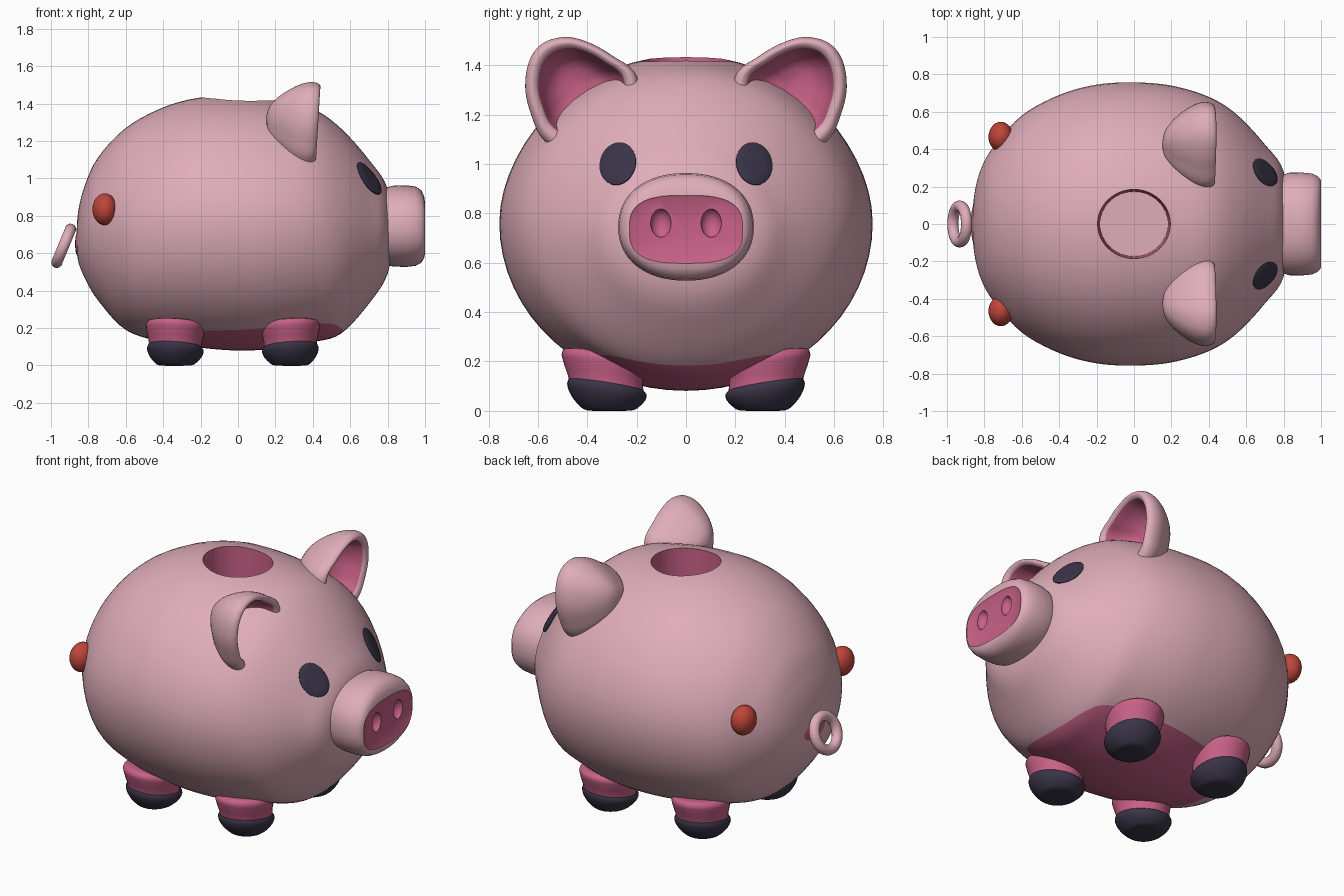
import bpy, bmesh, math
from mathutils import Vector, Matrix

if "Cube" in bpy.data.objects:
    bpy.data.objects.remove(bpy.data.objects["Cube"])


def material(name, rgb):
    m = bpy.data.materials.new(name)
    m.use_nodes = True
    m.diffuse_color = (*rgb, 1)
    bsdf = m.node_tree.nodes["Principled BSDF"]
    bsdf.inputs["Base Color"].default_value = (*rgb, 1)
    bsdf.inputs["Roughness"].default_value = 0.6
    return m


SKIN = material("light pink", (0.74, 0.42, 0.485))
ROSE = material("deep pink", (0.58, 0.12, 0.24))
DARK = material("dark plum", (0.042, 0.035, 0.064))
RED = material("red", (0.52, 0.060, 0.043))


def smooth(obj, angle=40):
    bpy.ops.object.select_all(action="DESELECT")
    obj.select_set(True)
    bpy.context.view_layer.objects.active = obj
    bpy.ops.object.shade_smooth_by_angle(angle=math.radians(angle))


def finish(bm, name, mats, rule=None, angle=40):
    bmesh.ops.recalc_face_normals(bm, faces=bm.faces)
    if rule:
        for f in bm.faces:
            f.material_index = int(rule(f.calc_center_median()))
    mesh = bpy.data.meshes.new(name)
    bm.to_mesh(mesh)
    bm.free()
    obj = bpy.data.objects.new(name, mesh)
    bpy.context.collection.objects.link(obj)
    for m in mats:
        mesh.materials.append(m)
    smooth(obj, angle)
    return obj


def spline(keys, steps, closed=False):
    """Catmull-Rom curve through key points of any dimension."""
    n, out = len(keys), []
    pick = lambda i: keys[i % n] if closed else keys[min(max(i, 0), n - 1)]
    for i in range(n if closed else n - 1):
        a, b, c, d = (pick(i + k) for k in (-1, 0, 1, 2))
        for j in range(steps):
            t = j / steps
            out.append([q + t / 2 * (r - p + t * (2 * p - 5 * q + 4 * r - s + t * (3 * (q - r) + s - p)))
                        for p, q, r, s in zip(a, b, c, d)])
    return out if closed else out + [list(keys[-1])]


def loft(rings, second_from=None):
    """Skin rings of equal count; collapsed rings become poles.
    Bands from second_from onwards take the second material."""
    bm = bmesh.new()
    rows = [[bm.verts.new(p) for p in ring] for ring in rings]
    n = len(rows[0])
    for k, (a, b) in enumerate(zip(rows, rows[1:])):
        for i in range(n):
            f = bm.faces.new((a[i], a[(i + 1) % n], b[(i + 1) % n], b[i]))
            f.material_index = int(second_from is not None and k >= second_from)
    bmesh.ops.remove_doubles(bm, verts=bm.verts, dist=1e-4)
    return bm


def oval(n, power=2.0):
    """Unit superellipse points."""
    out = []
    for i in range(n):
        a = math.tau * i / n
        c, s = math.cos(a), math.sin(a)
        out.append((math.copysign(abs(c) ** (2 / power), c), math.copysign(abs(s) ** (2 / power), s)))
    return out


def ball(name, loc, scale, mat):
    bm = bmesh.new()
    bmesh.ops.create_uvsphere(bm, u_segments=32, v_segments=16, radius=1,
                              matrix=Matrix.Translation(loc) @ Matrix.Diagonal((*scale, 1)))
    return finish(bm, name, [mat])


def cut(obj, cutter):
    mod = obj.modifiers.new("cut", "BOOLEAN")
    mod.operation, mod.solver, mod.object = "DIFFERENCE", "EXACT", cutter
    mod.material_mode = "TRANSFER"
    bpy.context.view_layer.objects.active = obj
    bpy.ops.object.modifier_apply(modifier=mod.name)
    bpy.data.objects.remove(cutter)
    smooth(obj)


# Body: oval sections along x, given as (x, bottom, top, half width), slightly narrower shoulders
keys = [(-.865, .67, .67, 0), (-.855, .56, .82, .15), (-.82, .47, .96, .29), (-.75, .35, 1.11, .415),
        (-.6, .19, 1.27, .58), (-.4, .125, 1.38, .69), (-.2, .095, 1.433, .745), (0, .08, 1.438, .757),
        (.2, .09, 1.418, .74), (.4, .125, 1.372, .68), (.55, .17, 1.268, .585), (.7, .33, 1.1, .425),
        (.8, .49, .945, .28), (.83, .7, .7, 0)]
bm = loft([[(x, w * c * (1 - .15 * max(s, 0) ** 2 * (1 - s)), (lo + hi) / 2 + (hi - lo) / 2 * s)
            for c, s in oval(64)] for x, lo, hi, w in spline(keys, 5)])


def belly_line(p):
    return .165 + .03 * p.x + .15 * p.y ** 2 + 1.2 * (p.x * p.y) ** 2


# Deep pink belly: cut along the curved line by levelling it for the cut
for v in bm.verts:
    v.co.z -= belly_line(v.co)
bmesh.ops.bisect_plane(bm, geom=bm.verts[:] + bm.edges[:] + bm.faces[:],
                       plane_co=(0, 0, 0), plane_no=(0, 0, 1))
for f in bm.faces:
    f.material_index = int(f.calc_center_median().z < 0)
for v in bm.verts:
    v.co.z += belly_line(v.co)
body = finish(bm, "body", [SKIN, ROSE])

# Eyes are thin plates following the body surface
bpy.context.view_layer.update()
for s, side in ((1, "left"), (-1, "right")):
    rings = []
    for r, lift in ((1, -.01), (1, .004), (.93, .008), (.6, .009), (.3, .009), (0, .009)):
        ring = []
        for c, d in oval(40):
            y, z = s * (.276 + r * (.073 * c - .008 * d)), 1 + .086 * r * d
            hit, point, normal, index = body.ray_cast(Vector((2, y, z)), Vector((-1, 0, 0)))
            ring.append(point + normal * lift)
        rings.append(ring)
    finish(loft(rings), side + "_eye", [DARK])
    ball(side + "_rear_button", (-.712, .466 * s, .835), (.066, .08, .085), RED)

# Round coin well in the back
well = loft([[(r * c, .95 * r * s, z) for c, s in oval(48)]
             for z, r in ((1, 0), (1, .182), (1.6, .2), (1.6, 0))])
cut(body, finish(well, "well_cutter", [ROSE, SKIN], lambda c: c.z < 1.01))

# Snout: (x, half width, half height, centre z, squareness), ending in a deep pink face
snout_keys = [(.74, 0, 0, .745, 2.2), (.74, .24, .19, .745, 2.2), (.79, .262, .207, .745, 2.2),
              (.83, .274, .216, .745, 2.2), (.90, .275, .218, .745, 2.2), (.95, .270, .212, .745, 2.2),
              (.98, .257, .194, .743, 2.3), (.995, .242, .165, .740, 2.6), (1, .230, .138, .735, 2.9),
              (.996, .224, .132, .735, 2.9), (.996, 0, 0, .735, 2.9)]
bm = loft([[(x, w * c, z + h * s) for c, s in oval(64, p)] for x, w, h, z, p in snout_keys], 8)
snout = finish(bm, "snout", [SKIN, ROSE])
for s in (1, -1):
    cut(snout, ball("nostril_cutter", (1, .102 * s, .76), (.04, .042, .058), ROSE))

# Cupped ears: one outline scaled along a dome, over a rounded rim and back into the hollow
outline = spline([(.195, 1.345), (.3, 1.44), (.4, 1.495), (.49, 1.515), (.58, 1.49), (.635, 1.42),
                  (.652, 1.31), (.628, 1.2), (.57, 1.09), (.4, 1.0), (.22, 1.12)], 5, closed=True)
outer = [(.155, 0), (.17, .3), (.22, .6), (.285, .83), (.335, .95), (.38, 1), (.417, .975),
         (.435, .89), (.426, .79)]
inner = [(.405, .745), (.33, .64), (.27, .4), (.25, 0)]
for s, side in ((1, "left"), (-1, "right")):
    rings = []
    for x, k in spline(outer + inner, 3):
        ring = [(.43 + k * (y - .43), 1.33 + k * (z - 1.33)) for y, z in outline]
        rings.append([(x + .06 * (z - 1.4), s * y, z) for y, z in ring])
    finish(loft(rings, 3 * len(outer) - 1), side + "_ear", [SKIN, ROSE], angle=60)

# Legs with dark feet, (z, radius) profiles leaning up towards the outside
leg_profile = spline([(.07, 0), (.07, .13), (.13, .147), (.185, .160), (.215, .160), (.235, .13), (.24, 0)], 3)
foot_profile = spline([(0, 0), (0, .085), (.018, .118), (.05, .145), (.08, .156), (.1, .150),
                       (.108, .13), (.108, 0)], 3)
for x, out, end in ((.28, 1, "front"), (-.335, -1, "rear")):
    for s, side in ((1, "left"), (-1, "right")):
        for part, profile, mat, tilt in (("leg", leg_profile, ROSE, .6), ("foot", foot_profile, DARK, 1.6)):
            rings = [[(x + .97 * r * c, s * (.31 + .13 * z + 1.03 * r * d),
                       z * (1 + tilt * r * (d + .4 * out * c))) for c, d in oval(32)] for z, r in profile]
            finish(loft(rings), f"{end}_{side}_{part}", [mat])

# Ring tail and its deep pink root
bpy.ops.mesh.primitive_torus_add(location=(-.932, 0, .64), rotation=(0, math.atan2(-.92, .38), 0),
                                 major_radius=.096, minor_radius=.030,
                                 major_segments=40, minor_segments=14)
tail = bpy.context.object
tail.name = "tail"
tail.data.materials.append(SKIN)
smooth(tail)
ball("tail_root", (-.857, 0, .65), (.014, .1, .065), ROSE)
